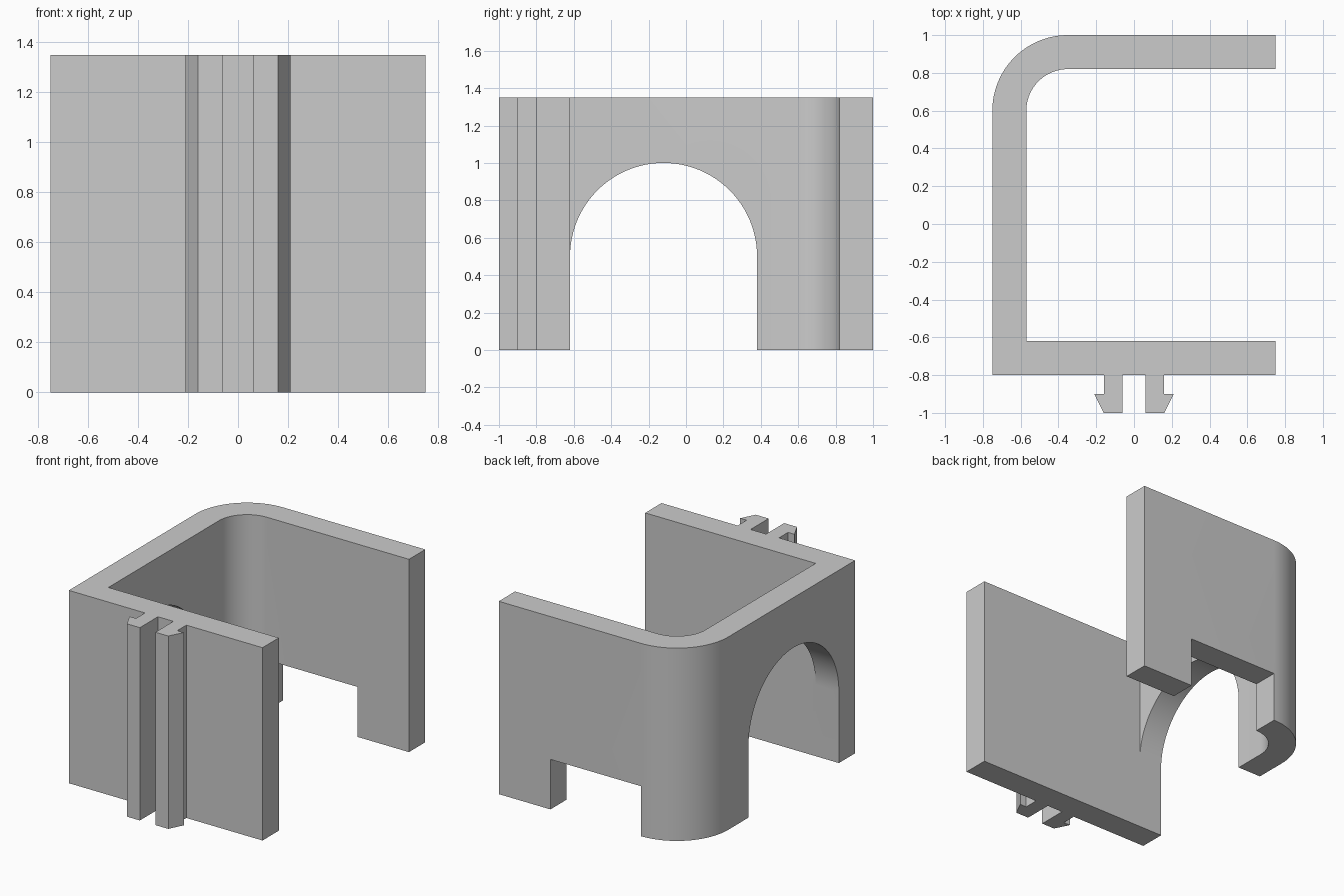
import bpy, bmesh, math
from mathutils import Vector

default = bpy.data.objects.get("Cube")
if default:
    bpy.data.objects.remove(default, do_unlink=True)

HEIGHT = 1.35
WALL = 0.18

grey = bpy.data.materials.new("light grey plastic")
grey.use_nodes = True
grey.diffuse_color = (0.6, 0.6, 0.6, 1)
grey.node_tree.nodes["Principled BSDF"].inputs["Base Color"].default_value = grey.diffuse_color


def arc(cx, cy, radius, start, end, steps):
    """Points on an arc, angles in degrees."""
    angles = [math.radians(start + (end - start) * i / steps) for i in range(steps + 1)]
    return [(cx + radius * math.cos(a), cy + radius * math.sin(a)) for a in angles]


def prism(name, points, offset):
    """Solid made by sweeping a closed 3D outline along an offset."""
    bm = bmesh.new()
    face = bm.faces.new([bm.verts.new(p) for p in points])
    swept = bmesh.ops.extrude_face_region(bm, geom=[face])["geom"]
    verts = [g for g in swept if isinstance(g, bmesh.types.BMVert)]
    bmesh.ops.translate(bm, verts=verts, vec=Vector(offset))
    bmesh.ops.recalc_face_normals(bm, faces=bm.faces)
    mesh = bpy.data.meshes.new(name)
    bm.to_mesh(mesh)
    bm.free()
    mesh.materials.append(grey)
    obj = bpy.data.objects.new(name, mesh)
    bpy.context.collection.objects.link(obj)
    return obj


def select_only(obj):
    bpy.ops.object.select_all(action="DESELECT")
    obj.select_set(True)
    bpy.context.view_layer.objects.active = obj


def cut(obj, cutter):
    cutter.hide_render = True
    mod = obj.modifiers.new("cut", "BOOLEAN")
    mod.operation = "DIFFERENCE"
    mod.solver = "EXACT"
    mod.object = cutter
    select_only(obj)
    bpy.ops.object.modifier_apply(modifier=mod.name)
    bpy.data.objects.remove(cutter, do_unlink=True)


# C-shaped wall with one rounded back corner
outline = [(0.75, -0.8), (0.75, -0.8 + WALL), (-0.75 + WALL, -0.8 + WALL)]
outline += arc(-0.35, 0.6, 0.4 - WALL, 180, 90, 24)
outline += [(0.75, 1 - WALL), (0.75, 1)]
outline += arc(-0.35, 0.6, 0.4, 90, 180, 24)
outline += [(-0.75, -0.8)]
bracket = prism("bracket_wall", [(x, y, 0) for x, y in outline], (0, 0, HEIGHT))

# Arched opening through the right wall
arch = [(0.38, -0.2)] + arc(-0.12, 0.5, 0.5, 0, 180, 48) + [(-0.62, -0.2)]
cut(bracket, prism("arch_cutter", [(-0.9, y, z) for y, z in arch], (0.38, 0, 0)))

# Square notch under the back wall
notch = [(-0.35, -0.2), (0.35, -0.2), (0.35, 0.35), (-0.35, 0.35)]
cut(bracket, prism("notch_cutter", [(x, 0.7, z) for x, z in notch], (0, 0.5, 0)))

select_only(bracket)
bpy.ops.object.shade_smooth_by_angle(angle=math.radians(30))

# Pair of barbed clip rails on the front
barb = [(0.06, -0.8), (0.06, -1), (0.16, -1), (0.21, -0.9), (0.16, -0.9), (0.16, -0.8)]
for side, name in ((1, "left_clip_rail"), (-1, "right_clip_rail")):
    prism(name, [(side * x, y, 0) for x, y in barb], (0, 0, HEIGHT))
